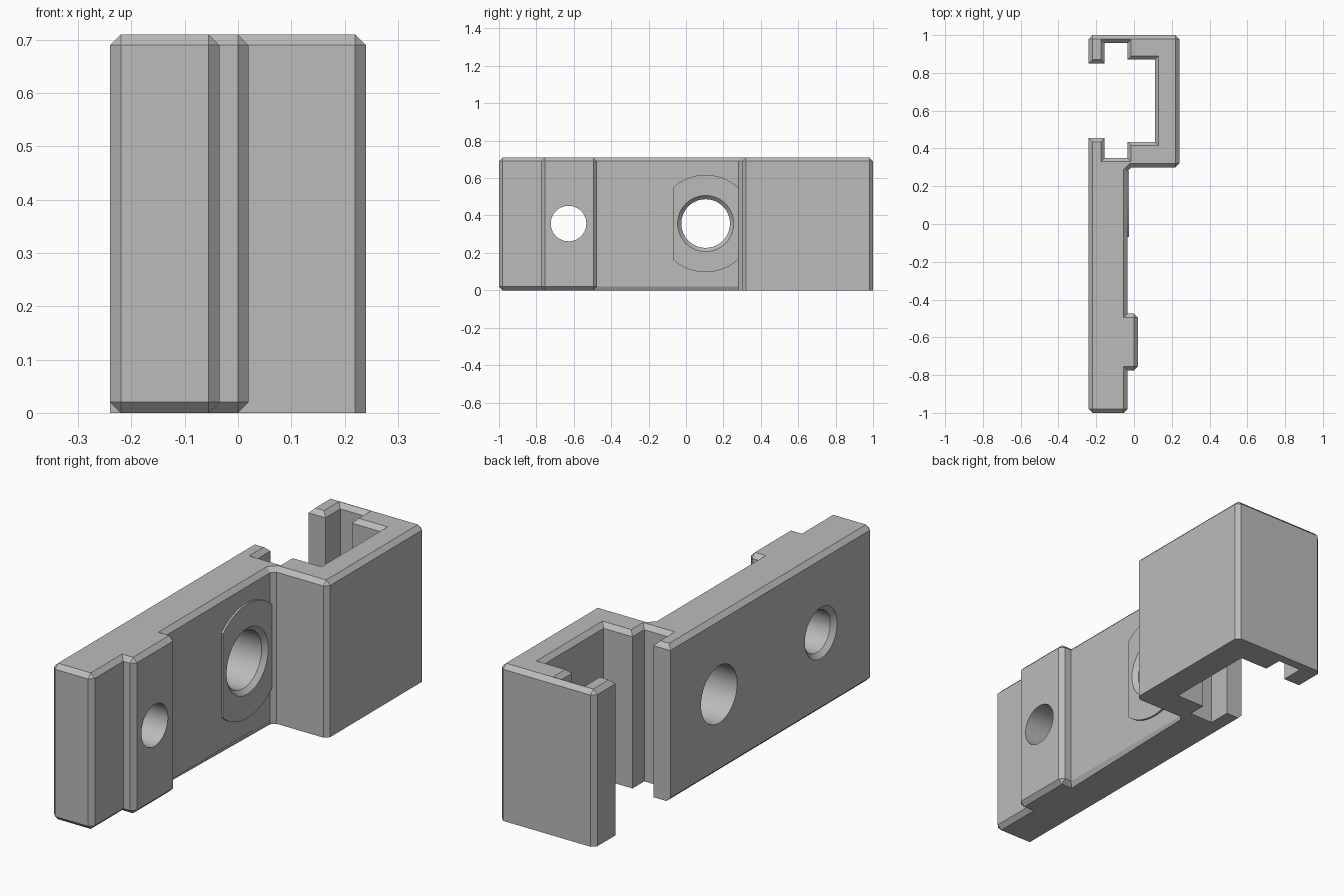
import bpy
import bmesh
from math import cos, sin, asin, pi, radians
from mathutils import Matrix

if "Cube" in bpy.data.objects:
    bpy.data.objects.remove(bpy.data.objects["Cube"], do_unlink=True)

HEIGHT = 0.71
MID_Z = 0.357
CH = 0.02        # chamfer size
FRONT = -0.035   # x of the plate's drilled face

grey = bpy.data.materials.new("plain grey")
grey.use_nodes = True
grey.diffuse_color = (0.5, 0.5, 0.5, 1)
grey.node_tree.nodes["Principled BSDF"].inputs["Base Color"].default_value = (0.5, 0.5, 0.5, 1)


def make_object(name, bm):
    bmesh.ops.recalc_face_normals(bm, faces=bm.faces)
    mesh = bpy.data.meshes.new(name)
    bm.to_mesh(mesh)
    bm.free()
    mesh.materials.append(grey)
    obj = bpy.data.objects.new(name, mesh)
    bpy.context.collection.objects.link(obj)
    return obj


def prism(points, direction):
    """Closed outline extruded along a direction."""
    bm = bmesh.new()
    face = bm.faces.new([bm.verts.new(p) for p in points])
    ext = bmesh.ops.extrude_face_region(bm, geom=[face])
    bmesh.ops.translate(bm, vec=direction,
                        verts=[v for v in ext["geom"] if isinstance(v, bmesh.types.BMVert)])
    return bm


# Bracket outline: plate, raised pad, then the C-shaped hook
outline = [
    (-0.24, -1), (FRONT, -1), (FRONT, -0.775), (0.02, -0.775), (0.02, -0.475),
    (FRONT, -0.475), (FRONT, 0.28), (FRONT + CH, 0.3), (0.24, 0.3), (0.24, 1),
    (-0.24, 1), (-0.24, 0.85), (-0.155, 0.85), (-0.155, 0.957), (FRONT, 0.957),
    (FRONT, 0.87), (0.11, 0.87), (0.11, 0.435), (FRONT, 0.435), (FRONT, 0.35),
    (-0.155, 0.35), (-0.155, 0.455), (-0.24, 0.455),
]
rounded_corners = [(-0.24, -1), (FRONT, -1), (0.02, -0.775), (0.02, -0.475),
                   (0.24, 0.3), (0.24, 1), (-0.24, 1)]


def is_chamfered(edge):
    a, b = (v.co for v in edge.verts)
    if abs(a.z - b.z) > 0.1:
        return any(abs(a.x - x) + abs(a.y - y) < 0.001 for x, y in rounded_corners)
    if a.z > 0.1:
        return True
    along_plate = max(a.y, b.y) < 0.29
    back_edge = max(a.x, b.x) < -0.23 and min(a.y, b.y) < -0.9
    return along_plate or back_edge


bm = prism([(x, y, 0) for x, y in outline], (0, 0, HEIGHT))
bmesh.ops.bevel(bm, geom=[e for e in bm.edges if is_chamfered(e)], offset=CH,
                segments=1, affect='EDGES', clamp_overlap=False)
bracket = make_object("bracket_body", bm)

# Thin raised seat around the large hole: a disc with two flat sides
hole_y, seat_r, seat_half = 0.105, 0.26, 0.175
half_angle = asin(seat_half / seat_r)
seat_points = []
for base in (pi / 2, 3 * pi / 2):
    for i in range(25):
        a = base - half_angle + 2 * half_angle * i / 24
        seat_points.append((FRONT - 0.01, hole_y + seat_r * cos(a), MID_Z + seat_r * sin(a)))
seat = make_object("hole_seat", prism(seat_points, (0.019, 0, 0)))


# Drilled holes with countersinks
def drill(name, y, x0, x1, r0, r1, targets):
    bm = bmesh.new()
    turn = Matrix.Translation(((x0 + x1) / 2, y, MID_Z)) @ Matrix.Rotation(pi / 2, 4, 'Y')
    bmesh.ops.create_cone(bm, cap_ends=True, segments=64, radius1=r0, radius2=r1,
                          depth=x1 - x0, matrix=turn)
    cutter = make_object(name, bm)
    cutter.hide_render = True
    for obj in targets:
        mod = obj.modifiers.new(name, 'BOOLEAN')
        mod.operation = 'DIFFERENCE'
        mod.solver = 'EXACT'
        mod.object = cutter
        bpy.context.view_layer.objects.active = obj
        bpy.ops.object.modifier_apply(modifier=name)
    bpy.data.objects.remove(cutter, do_unlink=True)


drill("small_hole", -0.628, -0.4, 0.2, 0.095, 0.095, [bracket])
drill("small_countersink", -0.628, -0.25, -0.22, 0.127, 0.095, [bracket])
drill("large_hole", hole_y, -0.4, 0.2, 0.13, 0.13, [bracket, seat])
drill("large_countersink", hole_y, -0.046, -0.016, 0.13, 0.16, [bracket, seat])

# Smooth hole walls, keeping chamfers crisp
for obj in (bracket, seat):
    bpy.ops.object.select_all(action='DESELECT')
    obj.select_set(True)
    bpy.context.view_layer.objects.active = obj
    bpy.ops.object.shade_smooth_by_angle(angle=radians(25))
